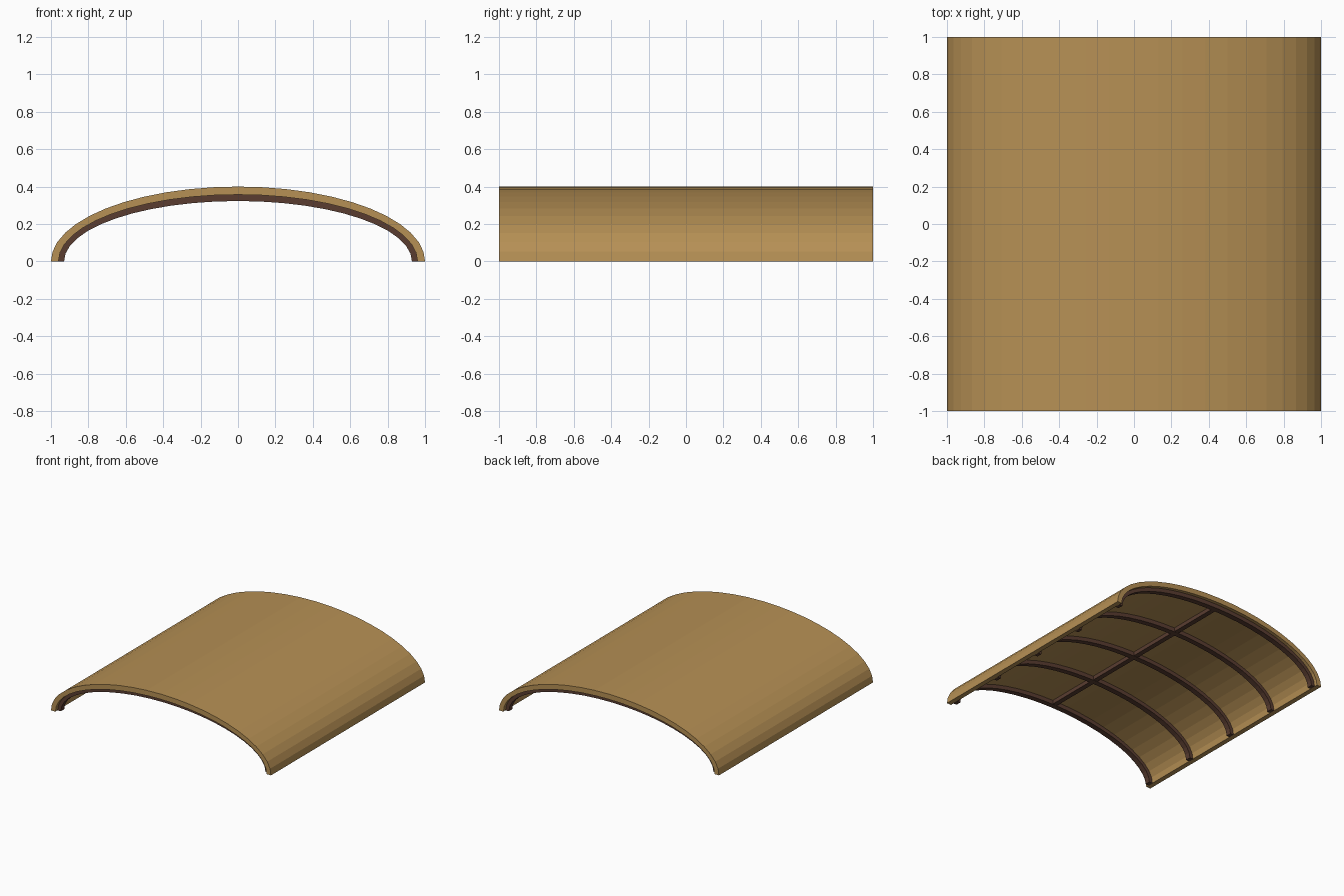
import bpy, bmesh, math

cube = bpy.data.objects.get("Cube")
if cube:
    bpy.data.objects.remove(cube)

SEGMENTS = 24
ROWS = 12


def material(name, rgb):
    m = bpy.data.materials.new(name)
    m.use_nodes = True
    colour = (*rgb, 1)
    m.diffuse_color = colour
    bsdf = m.node_tree.nodes["Principled BSDF"]
    bsdf.inputs["Base Color"].default_value = colour
    bsdf.inputs["Roughness"].default_value = 0.9
    return m


tan = material("tan wood", (0.47, 0.28, 0.09))
brown = material("dark brown wood", (0.1, 0.046, 0.03))


def finish(name, bm, mat):
    bmesh.ops.recalc_face_normals(bm, faces=bm.faces)
    mesh = bpy.data.meshes.new(name)
    bm.to_mesh(mesh)
    bm.free()
    mesh.materials.append(mat)
    obj = bpy.data.objects.new(name, mesh)
    bpy.context.collection.objects.link(obj)
    return obj


def on_arch(ellipse, step, y):
    """Point on a half ellipse (half width, height) at one segment step."""
    a = math.pi * step / SEGMENTS
    return (ellipse[0] * math.cos(a), y, ellipse[1] * math.sin(a))


def panel(bm, outer, inner, step, y0, y1):
    """Closed curved-shell board covering one arch segment."""
    rings = []
    for y in (y0, y1):
        rings.append([bm.verts.new(on_arch(e, s, y)) for e, s in
                      ((outer, step), (outer, step + 1), (inner, step + 1), (inner, step))])
    for ring in rings:
        bm.faces.new(ring)
    for i in range(4):
        j = (i + 1) % 4
        bm.faces.new((rings[0][i], rings[0][j], rings[1][j], rings[1][i]))


# Vaulted roof made from separate flat boards
OUTER, INNER = (1, 0.4), (0.96, 0.357)
bm = bmesh.new()
for row in range(ROWS):
    y0 = -1 + 2 * row / ROWS
    for step in range(SEGMENTS):
        panel(bm, OUTER, INNER, step, y0, y0 + 2 / ROWS)
finish("roof_boards", bm, tan)

# Five arched ribs under the roof
RIB_OUTER, RIB_INNER = (0.965, 0.36), (0.93, 0.323)
RIB_END, RIB_HALF = 0.95, 0.022
for n in range(5):
    y = -RIB_END + n * RIB_END / 2
    bm = bmesh.new()
    for step in range(SEGMENTS):
        panel(bm, RIB_OUTER, RIB_INNER, step, y - RIB_HALF, y + RIB_HALF)
    bmesh.ops.remove_doubles(bm, verts=bm.verts, dist=0.0001)
    finish(f"rib_{n + 1}", bm, brown)

# Ridge beam joining the ribs along the crown
bm = bmesh.new()
bmesh.ops.create_cube(bm, size=1)
bmesh.ops.scale(bm, vec=(0.04, 2 * RIB_END, 0.035), verts=bm.verts)
bmesh.ops.translate(bm, vec=(0, 0, 0.342), verts=bm.verts)
finish("ridge_beam", bm, brown)
